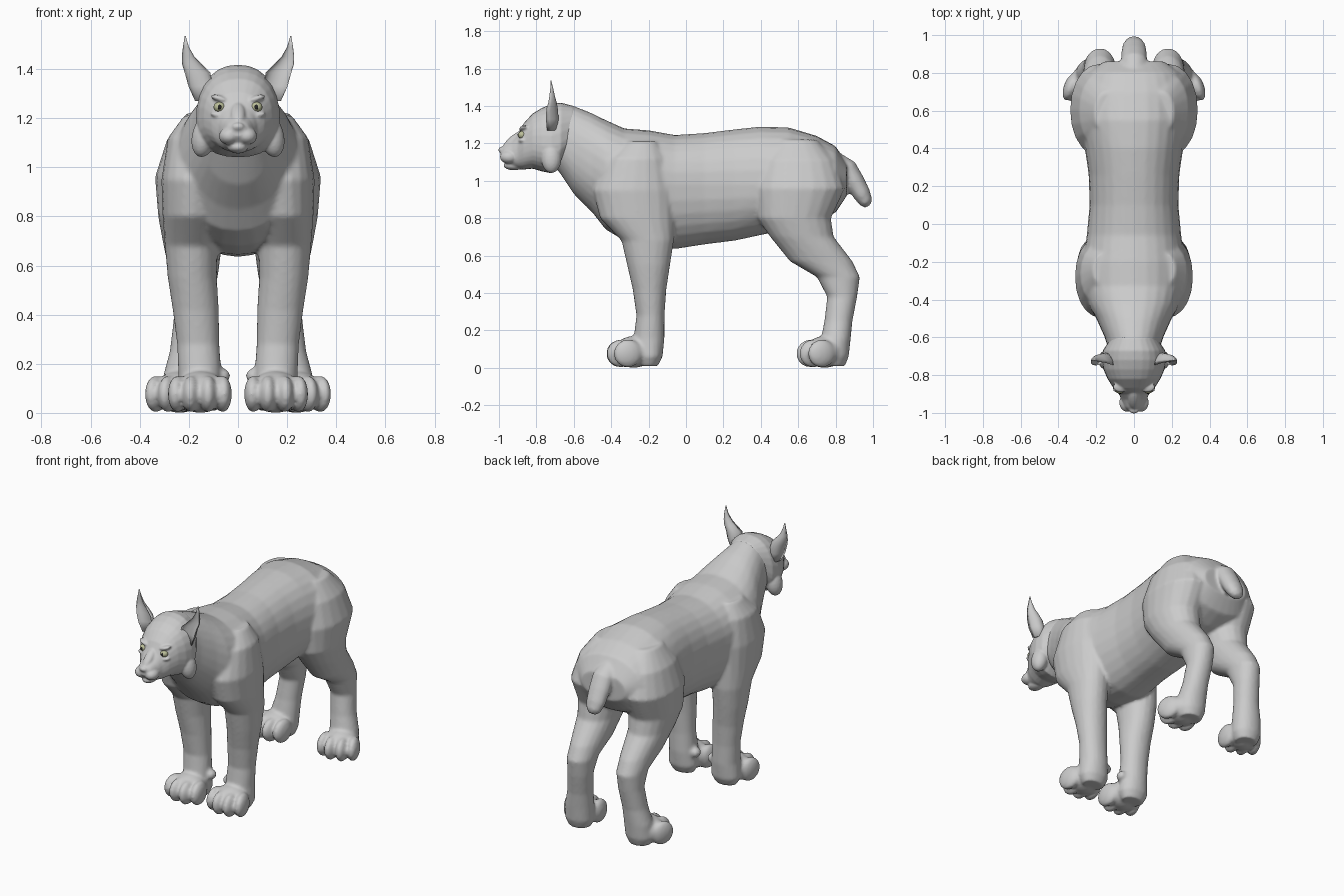
import bpy, bmesh, math
from mathutils import Matrix, Vector, Euler

X, Y, Z = Vector((1, 0, 0)), Vector((0, 1, 0)), Vector((0, 0, 1))


def loft(bm, rings, v, power=1.0, n=20, cup=1.0):
    """Skin closed rings (centre, half width, half height +v, half height -v)."""
    loops = []
    for c, ru, vp, vm in rings:
        loop = []
        for i in range(n):
            a = 2 * math.pi * i / n
            ca, sa = math.cos(a), math.sin(a)
            pu = math.copysign(abs(ca) ** power, ca) * ru
            pv = math.copysign(abs(sa) ** power, sa) * (vp if sa > 0 else vm * cup)
            loop.append(bm.verts.new(Vector(c) + X * pu + v * pv))
        loops.append(loop)
    faces = [bm.faces.new(loops[0]), bm.faces.new(loops[-1])]
    for a, b in zip(loops, loops[1:]):
        for i in range(n):
            j = (i + 1) % n
            faces.append(bm.faces.new((a[i], a[j], b[j], b[i])))
    bmesh.ops.recalc_face_normals(bm, faces=faces)


def blob(bm, loc, size, rot=(0, 0, 0)):
    m = Matrix.Translation(loc) @ Euler(rot).to_matrix().to_4x4() @ Matrix.Diagonal((*size, 1))
    bmesh.ops.create_uvsphere(bm, u_segments=20, v_segments=12, radius=1, matrix=m)


def finish(bm, name, voxel=None, smooth=3, color=None):
    me = bpy.data.meshes.new(name)
    for f in bm.faces:
        f.smooth = True
    bm.to_mesh(me)
    bm.free()
    ob = bpy.data.objects.new(name, me)
    bpy.context.collection.objects.link(ob)
    if voxel:
        r = ob.modifiers.new("fuse", 'REMESH')
        r.mode, r.voxel_size, r.use_smooth_shade = 'VOXEL', voxel, True
        s = ob.modifiers.new("soften", 'SMOOTH')
        s.factor, s.iterations = 0.5, smooth
    if color:
        mat = bpy.data.materials.new(name)
        mat.diffuse_color = color
        me.materials.append(mat)
    return ob


# Body: torso rings (y, bottom, top, half width, height of widest point)
bm = bmesh.new()
torso = [(-.76, 1.12, 1.38, .10, 1.25), (-.68, 1.05, 1.415, .13, 1.22), (-.60, .93, 1.40, .155, 1.15),
         (-.50, .83, 1.36, .20, 1.08), (-.43, .74, 1.325, .24, 1.03), (-.33, .68, 1.28, .27, 1.0),
         (-.20, .645, 1.27, .27, 1.0), (-.06, .635, 1.245, .25, .98), (.10, .66, 1.255, .235, .98),
         (.26, .68, 1.275, .24, .98), (.40, .71, 1.29, .26, .98), (.55, .74, 1.285, .285, .99),
         (.70, .78, 1.24, .28, 1.0), (.80, .83, 1.185, .245, 1.0), (.86, .92, 1.09, .16, 1.0)]
loft(bm, [((0, y, c), w, t - c, c - b) for y, b, t, w, c in torso], Z, .92, 28)

# Tail
tail = [(.78, 1.13, .05), (.86, 1.07, .062), (.90, 1.0, .062), (.94, .93, .056), (.965, .885, .042), (.975, .865, .02)]
loft(bm, [((0, y, z), r * 1.1, r * .85, r * .85) for y, z, r in tail], Vector((0, .83, .56)))

# Legs: rings (x, z, front y, back y, half width)
front_leg = [(.15, 1.21, -.33, -.15, .07), (.17, 1.12, -.43, -.10, .115), (.17, .95, -.50, -.06, .142),
             (.185, .80, -.46, -.06, .122), (.19, .68, -.345, -.065, .108), (.186, .55, -.315, -.085, .10),
             (.172, .42, -.285, -.105, .094), (.162, .28, -.265, -.115, .086), (.155, .16, -.28, -.115, .088),
             (.155, .06, -.27, -.125, .095), (.155, .01, -.25, -.15, .07)]
hind_leg = [(.14, 1.22, .48, .70, .07), (.17, 1.11, .40, .80, .12), (.18, .96, .36, .85, .158),
            (.185, .80, .38, .775, .14), (.185, .70, .45, .79, .122), (.18, .57, .555, .89, .10),
            (.18, .485, .70, .93, .085), (.185, .38, .755, .915, .077), (.20, .25, .74, .89, .078),
            (.215, .15, .72, .88, .09), (.22, .06, .71, .87, .092), (.22, .01, .73, .85, .07)]
for s in (-1, 1):
    for leg in (front_leg, hind_leg):
        loft(bm, [((s * x, (f + b) / 2, z), w, (b - f) / 2, (b - f) / 2) for x, z, f, b, w in leg], Y, .95)
    # Paws: a pad with four toes, hind pair splayed outward
    for px, py, splay in ((.152, -.27, .05), (.235, .75, .22)):
        base = Matrix.Translation((s * px, py, 0)) @ Matrix.Rotation(s * splay, 4, 'Z')
        blob(bm, base @ Vector((0, -.01, .085)), (.108, .105, .085))
        for tx, ty in ((-.092, -.045), (-.034, -.078), (.034, -.078), (.092, -.045)):
            blob(bm, base @ Vector((tx, ty, .077)), (.037, .078, .075), (.12, 0, s * splay - tx * 1.5 * -1))
    blob(bm, (s * .06, -.19, .15), (.028, .035, .03))
finish(bm, "body", .011, 3)

# Head: rings (y, bottom, top, half width, height of widest point)
bm = bmesh.new()
skull = [(-.99, 1.125, 1.17, .028, 1.15), (-.97, 1.10, 1.19, .05, 1.14), (-.93, 1.075, 1.215, .066, 1.14),
         (-.90, 1.065, 1.25, .08, 1.15), (-.87, 1.06, 1.305, .108, 1.18), (-.82, 1.065, 1.36, .14, 1.20),
         (-.77, 1.05, 1.39, .162, 1.19), (-.72, 1.04, 1.41, .172, 1.18), (-.67, 1.08, 1.418, .165, 1.2),
         (-.60, 1.16, 1.40, .12, 1.25)]
loft(bm, [((0, y, c), w, t - c, c - b) for y, b, t, w, c in skull], Z, .88, 28)
blob(bm, (0, -.92, 1.082), (.042, .055, .026))               # chin
blob(bm, (0, -.925, 1.215), (.03, .075, .024), (.72, 0, 0))  # nose bridge
blob(bm, (0, -.985, 1.165), (.026, .018, .017))              # nose
for s in (-1, 1):
    blob(bm, (s * .036, -.945, 1.127), (.042, .05, .036))                    # whisker pad
    blob(bm, (s * .138, -.72, 1.125), (.05, .055, .085), (0, s * -.2, 0))    # cheek ruff
    blob(bm, (s * .07, -.862, 1.278), (.042, .03, .014), (0, s * -.3, 0))    # brow
    blob(bm, (s * .078, -.872, 1.212), (.036, .024, .013), (0, s * -.2, 0))  # lower lid
finish(bm, "head", .006, 3)

# Ears: cupped, open to the front (x, y, z, half width, depth)
ear = [(.145, -.725, 1.27, .03, .03), (.152, -.725, 1.33, .05, .04), (.165, -.725, 1.385, .052, .036),
       (.188, -.72, 1.42, .04, .026), (.203, -.72, 1.45, .026, .018), (.212, -.72, 1.49, .012, .01),
       (.215, -.722, 1.535, .002, .002)]
for s, side in ((-1, "left"), (1, "right")):
    bm = bmesh.new()
    loft(bm, [((s * x, y - d * .6, z), w, d * 1.7, d * 1.7) for x, y, z, w, d in ear], Y, 1, 16, cup=-.45)
    finish(bm, side + "_ear")
    # Eyes with pupils
    bm = bmesh.new()
    blob(bm, (s * .075, -.876, 1.245), (.024, .022, .021))
    finish(bm, side + "_eye", color=(.5, .52, .32, 1))
    bm = bmesh.new()
    blob(bm, (s * .075, -.895, 1.245), (.008, .005, .010))
    finish(bm, side + "_pupil", color=(.02, .02, .02, 1))
